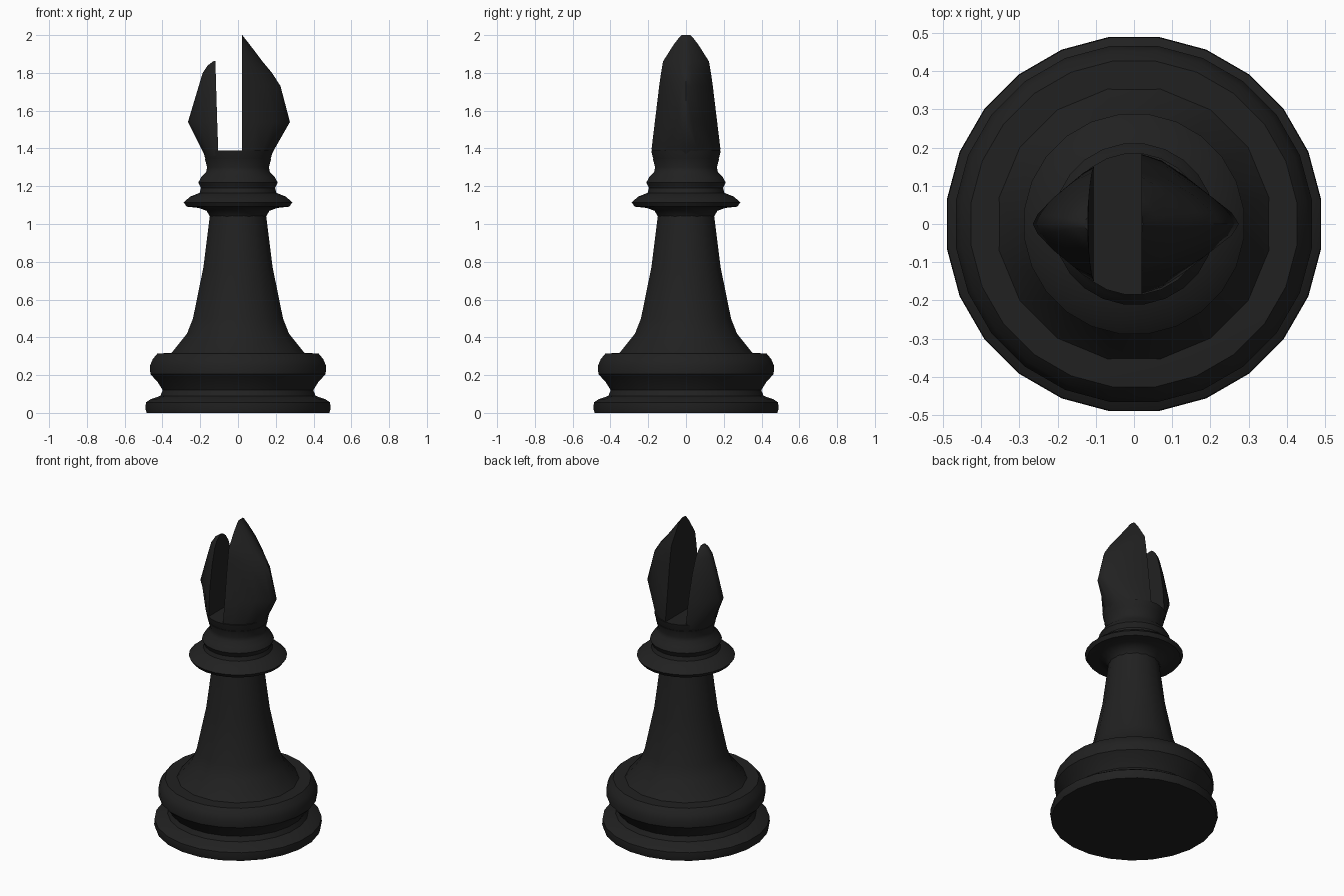
import bpy, bmesh, math

if "Cube" in bpy.data.objects:
    bpy.data.objects.remove(bpy.data.objects["Cube"])

black = bpy.data.materials.new("ebony black")
black.diffuse_color = (0.015, 0.015, 0.015, 1)
black.use_nodes = True
black.node_tree.nodes["Principled BSDF"].inputs["Base Color"].default_value = black.diffuse_color


def loft(name, rings, angle):
    """Skin closed rings of equal length, cap both ends, shade smooth by angle."""
    bm = bmesh.new()
    loops = [[bm.verts.new(p) for p in ring] for ring in rings]
    n = len(loops[0])
    for a, b in zip(loops, loops[1:]):
        for i in range(n):
            j = (i + 1) % n
            bm.faces.new((a[i], a[j], b[j], b[i]))
    bm.faces.new(loops[0][::-1])
    bm.faces.new(loops[-1])
    bmesh.ops.recalc_face_normals(bm, faces=bm.faces)
    me = bpy.data.meshes.new(name)
    bm.to_mesh(me)
    bm.free()
    me.materials.append(black)
    ob = bpy.data.objects.new(name, me)
    bpy.context.collection.objects.link(ob)
    bpy.ops.object.select_all(action='DESELECT')
    bpy.context.view_layer.objects.active = ob
    ob.select_set(True)
    bpy.ops.object.shade_smooth_by_angle(angle=math.radians(angle))
    return ob


def lathe(name, profile, sides, angle=40):
    """Turned part from (radius, z) points."""
    turn = [2 * math.pi * (i + 0.5) / sides for i in range(sides)]
    return loft(name, [[(r * math.cos(t), r * math.sin(t), z) for t in turn]
                       for r, z in profile], angle)


def lobe(name, sections):
    """Half of the split head: flat inner face, ridge outside.
    Sections are (z, inner x, outer x, half width, fullness)."""
    rings = []
    for z, xi, xo, w, full in sections:
        half = [(0, 1), (0.3, 0.80 + 0.12 * full), (0.65, 0.42 + 0.3 * full),
                (0.92, 0.12 + 0.22 * full)]
        pts = [(xi + (xo - xi) * f, w * k) for f, k in half]
        ring = pts + [(xo, 0)] + [(x, -y) for x, y in reversed(pts)]
        rings.append([(x, y, z) for x, y in ring])
    return loft(name, rings, 40)


# wide turned foot
lathe("base", [(0.488, 0), (0.494, 0.02), (0.492, 0.055), (0.465, 0.073),
               (0.415, 0.09), (0.402, 0.12), (0.43, 0.165), (0.468, 0.205),
               (0.47, 0.25), (0.455, 0.285), (0.43, 0.315), (0.3, 0.318)], 24)

# tapering stem with flared foot
lathe("stem", [(0.365, 0.31), (0.275, 0.42), (0.243, 0.50), (0.187, 0.77),
               (0.15, 1.06), (0.17, 1.09)], 16)

# collar rings
lathe("collar", [(0.15, 1.04), (0.168, 1.07), (0.21, 1.085), (0.275, 1.092),
                 (0.29, 1.115), (0.255, 1.145), (0.205, 1.165), (0.198, 1.19),
                 (0.212, 1.22), (0.195, 1.25), (0.17, 1.275), (0.165, 1.30),
                 (0.177, 1.345)], 24)

# neck disc forming the slot floor
lathe("slot_floor", [(0.165, 1.32), (0.178, 1.355), (0.186, 1.39)], 24)

# split head
lobe("tall_head_half", [(1.36, 0.02, 0.175, 0.176, 1), (1.40, 0.02, 0.195, 0.182, 0.9),
                        (1.54, 0.02, 0.275, 0.165, 0.3), (1.73, 0.02, 0.225, 0.142, 0.4),
                        (1.80, 0.02, 0.18, 0.132, 0.5), (1.86, 0.02, 0.13, 0.122, 0.5),
                        (1.95, 0.02, 0.062, 0.065, 0.5), (1.99, 0.02, 0.03, 0.034, 0.5),
                        (2.0, 0.02, 0.023, 0.022, 0.5)])
lobe("short_head_half", [(1.36, -0.105, -0.175, 0.14, 1), (1.40, -0.105, -0.195, 0.15, 0.8),
                         (1.54, -0.11, -0.265, 0.135, 0.3), (1.70, -0.115, -0.217, 0.102, 0.4),
                         (1.80, -0.118, -0.187, 0.07, 0.5), (1.84, -0.12, -0.16, 0.045, 0.5),
                         (1.862, -0.12, -0.13, 0.018, 0.5)])
